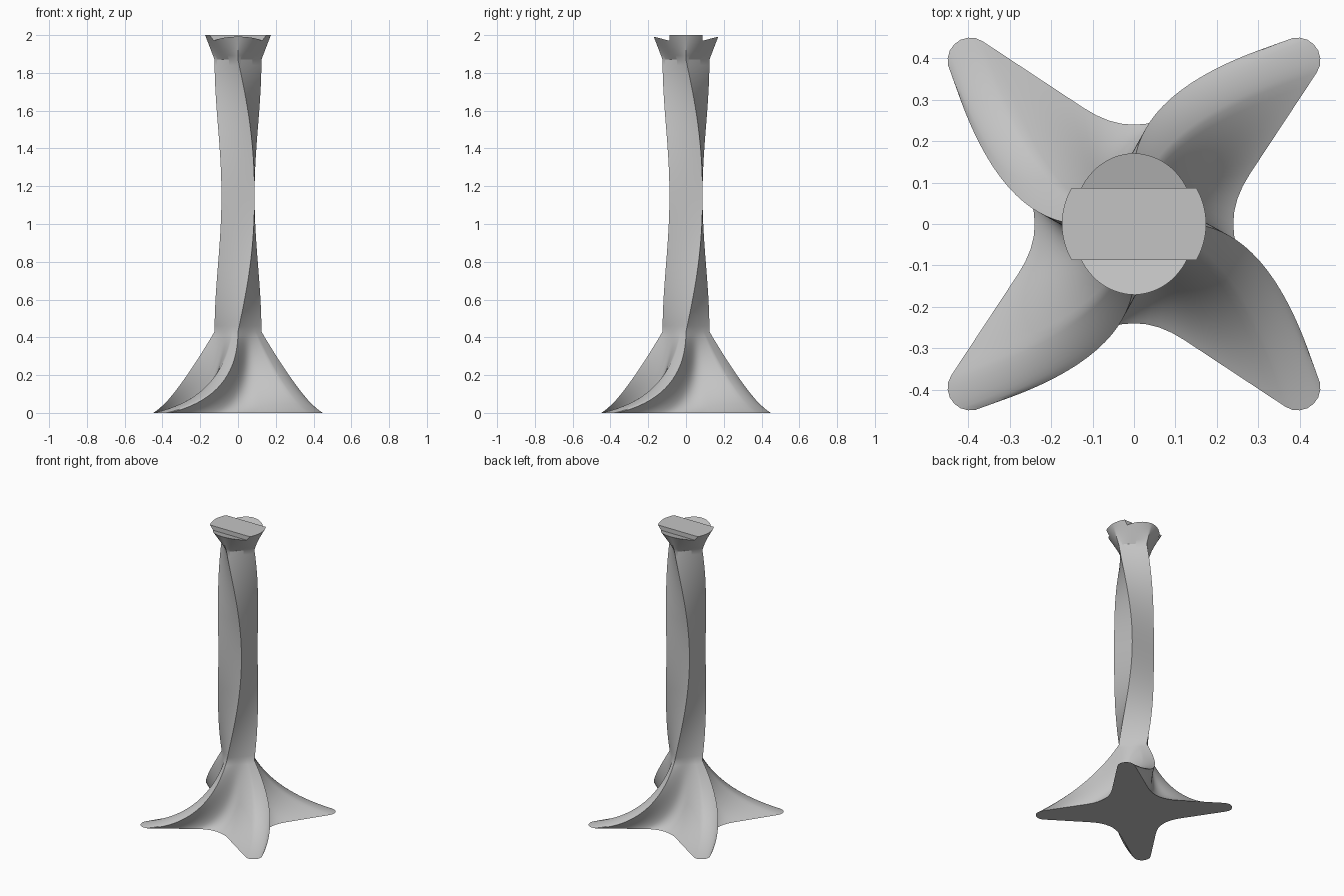
import bpy, bmesh
from math import sin, cos, pi, radians
from mathutils import Vector, Matrix

cube = bpy.data.objects.get("Cube")
if cube:
    bpy.data.objects.remove(cube, do_unlink=True)

N = 32                      # points per side of the square section
R = 0.124                   # corner radius of the square section
Z_LOW, Z_HIGH, Z_TOP = 0.43, 1.87, 2.0
TIP = 0.75                  # share of a side that becomes the valley of the foot
RIM = 0.174


def square_point(u):
    """Point on the side running from the left corner to the front corner."""
    return Vector((-R * (1 - u), -R * u, 0))


def star_point(u):
    """Matching point on the floor outline: valley first, then the round toe."""
    if u <= TIP:
        y = 0.365 * (1 - 2 * u / TIP)
        a = abs(y)
        x = 0.2396 + 2.75 * a * a if a < 0.12 else 0.2 + 0.66 * a
        return Vector((-x, y, 0))
    a = radians(-135 + 78.4 * (2 * (u - TIP) / (1 - TIP) - 1))
    return Vector((-0.395 + 0.055 * cos(a), -0.395 + 0.055 * sin(a), 0))


def foot_point(u, t):
    """Flare each section point from the column down to the floor."""
    top, end = square_point(u), star_point(u)
    spread = 2.64
    if u < TIP:
        spread -= 1.1 * sin(pi * u / TIP)
    mid = top * spread
    top.z, mid.z = Z_LOW, 0.086
    return top * (1 - t) ** 2 + mid * 2 * t * (1 - t) + end * t * t


def column_point(u, t):
    """Square section that turns an eighth and back again."""
    p = Matrix.Rotation(radians(45) * sin(pi * t), 3, 'Z') @ square_point(u)
    p.z = Z_LOW + (Z_HIGH - Z_LOW) * t
    return p


def crown_point(u, t):
    """Square section opening into a round rim."""
    a = pi + u * pi / 2
    p = square_point(u).lerp(Vector((RIM * cos(a), RIM * sin(a), 0)), t)
    p.z = Z_HIGH + (Z_TOP - Z_HIGH) * t
    return p


def finish(bm, name):
    bmesh.ops.recalc_face_normals(bm, faces=bm.faces)
    mesh = bpy.data.meshes.new(name)
    bm.to_mesh(mesh)
    bm.free()
    obj = bpy.data.objects.new(name, mesh)
    bpy.context.collection.objects.link(obj)
    return obj


# Material
grey = bpy.data.materials.new("plain_grey")
grey.use_nodes = True
colour = (0.55, 0.55, 0.55, 1)
grey.diffuse_color = colour
grey.node_tree.nodes["Principled BSDF"].inputs["Base Color"].default_value = colour

# Pedestal: foot, twisted column and crown lofted in one skin
rows = [(foot_point, 1 - i / 32) for i in range(32)]
rows += [(column_point, i / 48) for i in range(49)]
rows += [(crown_point, i / 6) for i in range(1, 7)]

bm = bmesh.new()
rings = []
for section, t in rows:
    ring = []
    for k in range(4):
        turn = Matrix.Rotation(k * pi / 2, 3, 'Z')
        ring += [bm.verts.new(turn @ section(j / N, t)) for j in range(N)]
    rings.append(ring)
count = 4 * N
for low, high in zip(rings, rings[1:]):
    for j in range(count):
        n = (j + 1) % count
        bm.faces.new((low[j], low[n], high[n], high[j]))
bm.faces.new(rings[0][::-1])
bm.faces.new(rings[-1])
pedestal = finish(bm, "twisted_pedestal")
pedestal.data.materials.append(grey)

# Sloping shoulders cut into the crown on both sides of the flat band
for side in (-1, 1):
    bm = bmesh.new()
    profile = [(0.0875, 1.97), (0.3, 2.026), (0.3, 2.1), (0.0875, 2.1)]
    face = bm.faces.new([bm.verts.new((-0.3, side * y, z)) for y, z in profile])
    out = bmesh.ops.extrude_face_region(bm, geom=[face])
    verts = [v for v in out["geom"] if isinstance(v, bmesh.types.BMVert)]
    bmesh.ops.translate(bm, verts=verts, vec=(0.6, 0, 0))
    cutter = finish(bm, "shoulder_cutter")
    cutter.hide_render = True
    cut = pedestal.modifiers.new("shoulder", 'BOOLEAN')
    cut.operation, cut.solver, cut.object = 'DIFFERENCE', 'EXACT', cutter
    bpy.context.view_layer.objects.active = pedestal
    bpy.ops.object.modifier_apply(modifier=cut.name)
    bpy.data.objects.remove(cutter, do_unlink=True)

# Smooth sides with sharp arrises
bpy.ops.object.select_all(action='DESELECT')
pedestal.select_set(True)
bpy.context.view_layer.objects.active = pedestal
bpy.ops.object.shade_smooth_by_angle(angle=radians(30))
